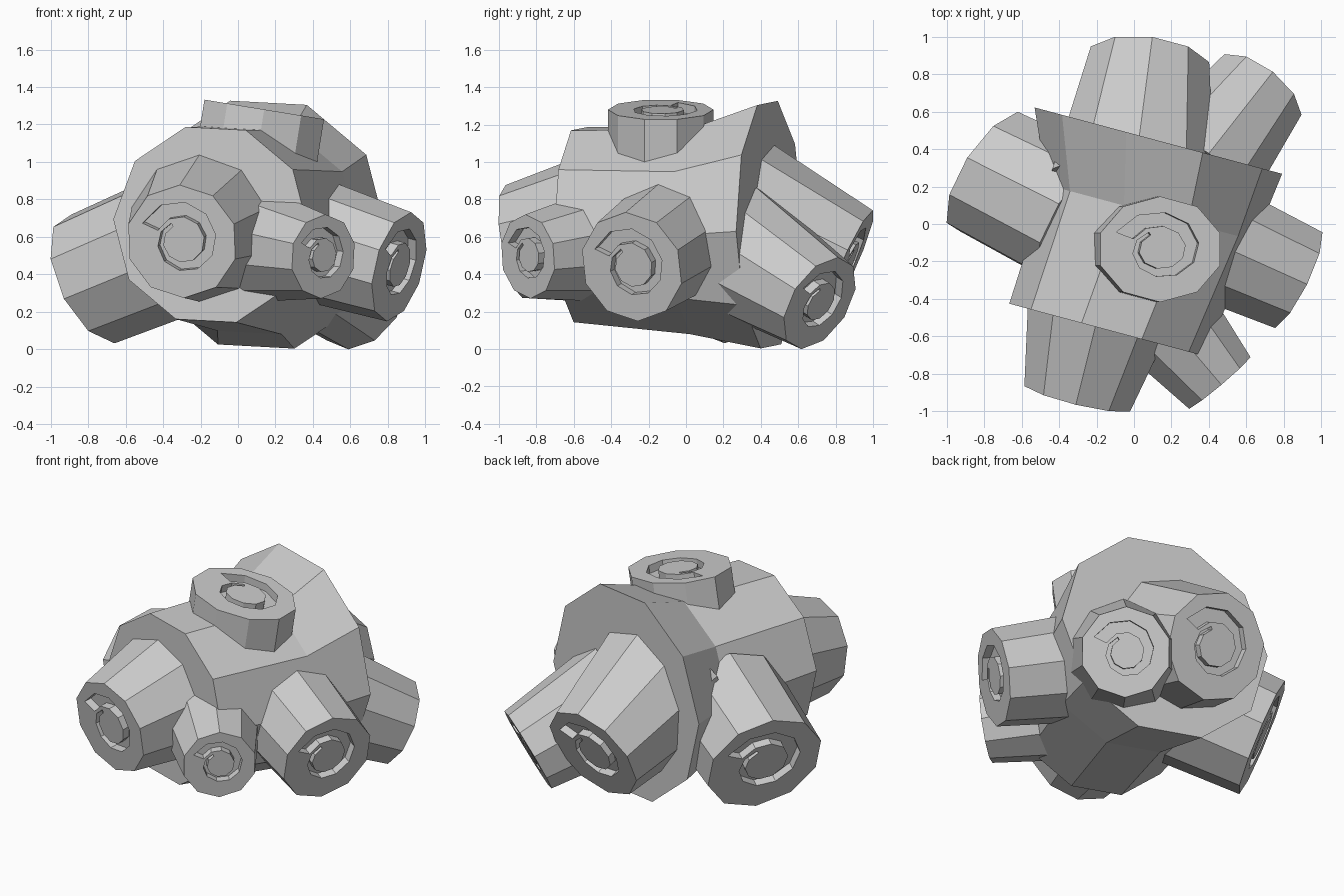
import bpy, bmesh, math
from mathutils import Vector

if "Cube" in bpy.data.objects:
    bpy.data.objects.remove(bpy.data.objects["Cube"])

SIDES = 10
STEP = math.tau / SIDES

grey = bpy.data.materials.new("stone grey")
grey.use_nodes = True
grey.diffuse_color = (0.6, 0.6, 0.6, 1)
grey.node_tree.nodes["Principled BSDF"].inputs["Base Color"].default_value = (0.6, 0.6, 0.6, 1)


def frame(axis):
    """Side and up directions square to an axis."""
    axis = Vector(axis).normalized()
    helper = Vector((0, 1, 0)) if abs(axis.z) > 0.8 else Vector((0, 0, 1))
    side = helper.cross(axis).normalized()
    return side, axis.cross(side), axis


def make_object(name, bm):
    bmesh.ops.recalc_face_normals(bm, faces=bm.faces)
    mesh = bpy.data.meshes.new(name)
    bm.to_mesh(mesh)
    bm.free()
    mesh.materials.append(grey)
    obj = bpy.data.objects.new(name, mesh)
    bpy.context.collection.objects.link(obj)
    return obj


def loft(name, axis, rings, squash=1.0, turn=0.0):
    """Closed tube through (centre, radius) rings, all square to the axis."""
    side, up, _ = frame(axis)
    bm = bmesh.new()
    loops = []
    for centre, radius in rings:
        loops.append([bm.verts.new(Vector(centre) + radius * (
            side * math.cos(i * STEP + turn) + up * squash * math.sin(i * STEP + turn)))
            for i in range(SIDES)])
    for low, high in zip(loops, loops[1:]):
        for i in range(SIDES):
            j = (i + 1) % SIDES
            bm.faces.new((low[i], low[j], high[j], high[i]))
    bm.faces.new(loops[0])
    bm.faces.new(loops[-1])
    return make_object(name, bm)


def spiral_cutter(tip, axis, radius, squash, depth=0.05):
    """Spiral ribbon, wide at its outer end, used to carve a stub end."""
    side, up, out = frame(axis)
    count = 11
    outer, inner = [], []
    for k in range(count + 1):
        t = k / count
        a = math.radians(155) - k * STEP
        r = 0.62 - 0.28 * t
        w = 0.03 + 0.12 * (1 - t)
        ray = side * math.cos(a) + up * squash * math.sin(a)
        outer.append(tip + ray * radius * (r + w))
        inner.append(tip + ray * radius * (r - w))
    bm = bmesh.new()
    rows = [[bm.verts.new(p + out * h) for p in line]
            for line, h in ((outer, -depth), (outer, depth), (inner, depth), (inner, -depth))]
    for a, b in zip(rows, rows[1:] + rows[:1]):
        for k in range(count):
            bm.faces.new((a[k], a[k + 1], b[k + 1], b[k]))
    for k in (0, count):
        bm.faces.new([row[k] for row in rows])
    return make_object("groove_cutter", bm)


def stub(name, tip, base, axis, r_tip, r_base, squash=1.0):
    """Tapered ten-sided stub with a spiral groove in its end."""
    body = loft(name, axis, [(base, r_base), (tip, r_tip)], squash, STEP / 2)
    cutter = spiral_cutter(Vector(tip), axis, r_tip, squash)
    cutter.hide_render = True
    cut = body.modifiers.new("groove", "BOOLEAN")
    cut.operation, cut.solver, cut.object = "DIFFERENCE", "EXACT", cutter
    bpy.context.view_layer.objects.active = body
    bpy.ops.object.modifier_apply(modifier=cut.name)
    bpy.data.objects.remove(cutter)


# Slightly waisted rock core, wider at the back
loft("rock_core", (0.26, 0.97, 0),
     [((-0.145, -0.565, 0.665), 0.54), ((0.09, 0.06, 0.635), 0.575), ((0.13, 0.445, 0.665), 0.685)],
     turn=math.radians(3))

# Stubs around the core
stub("front_stub", (-0.3, -0.92, 0.575), (-0.18, -0.44, 0.65), (-0.23, -0.95, -0.15), 0.305, 0.41)
stub("front_left_stub", (0.455, -0.845, 0.495), (0.06, -0.38, 0.57), (0.64, -0.76, -0.08), 0.225, 0.32)
stub("left_stub", (0.86, -0.29, 0.44), (0.35, -0.06, 0.6), (0.87, -0.43, -0.24), 0.3, 0.335)
stub("back_left_stub", (0.665, 0.715, 0.245), (0.3, 0.25, 0.54), (0.55, 0.7, -0.45), 0.275, 0.36)
stub("back_stub", (0.08, 0.865, 0.435), (-0.01, 0.18, 0.74), (0.12, 0.9, -0.4), 0.335, 0.46)
stub("back_right_stub", (-0.775, 0.28, 0.375), (-0.28, 0.03, 0.58), (-0.78, 0.5, -0.37), 0.37, 0.39)
stub("top_stub", (0.14, -0.135, 1.28), (0.1, -0.135, 1.03), (0.16, 0, 0.98), 0.34, 0.34, 0.83)
